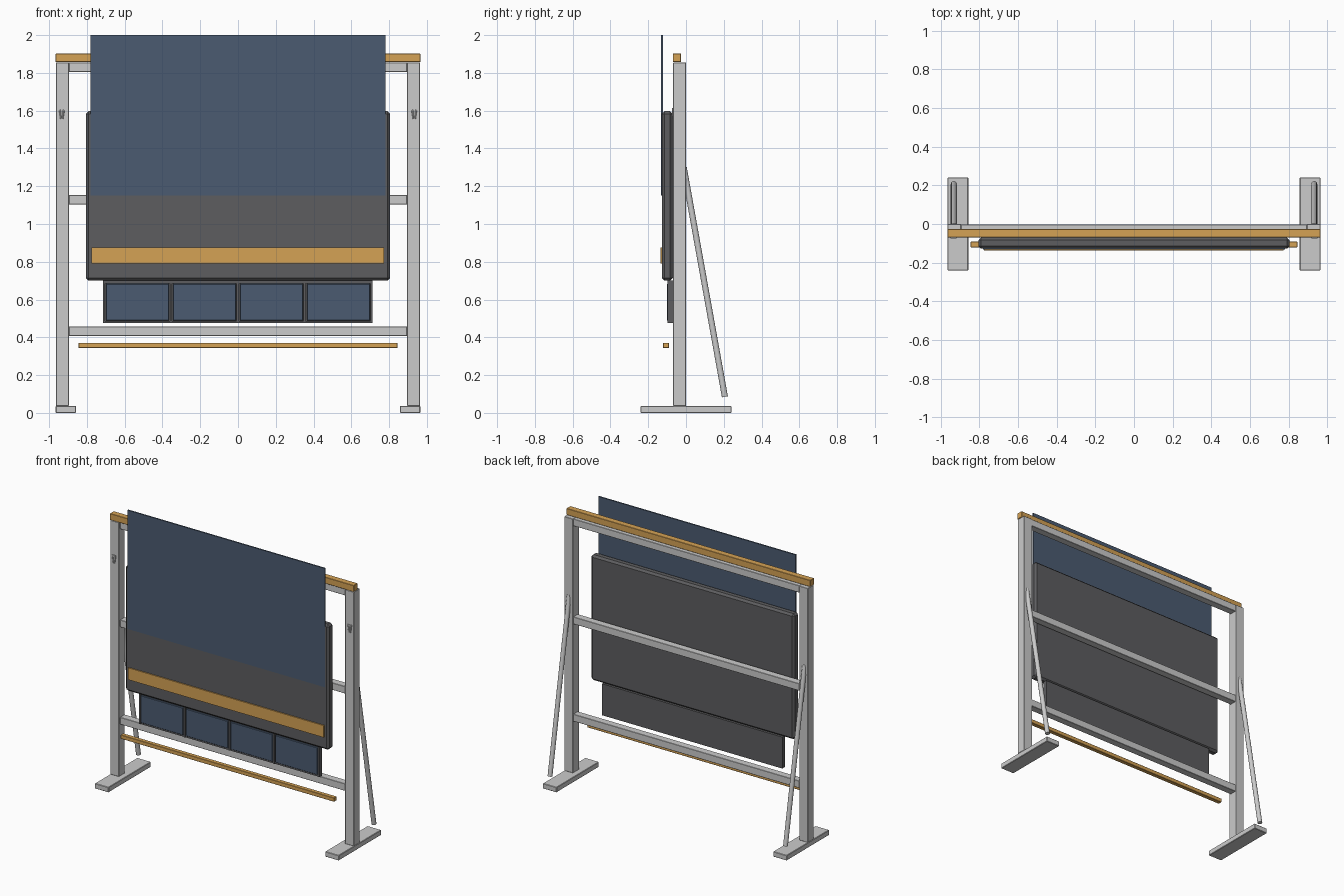
import bpy
from mathutils import Vector

if "Cube" in bpy.data.objects:
    bpy.data.objects.remove(bpy.data.objects["Cube"])


def material(name, rgb):
    m = bpy.data.materials.new(name)
    m.diffuse_color = (*rgb, 1)
    m.use_nodes = True
    m.node_tree.nodes["Principled BSDF"].inputs["Base Color"].default_value = m.diffuse_color
    return m


WOOD = material("wood", (0.66, 0.36, 0.09))
DARK = material("dark_grey", (0.11, 0.11, 0.115))
BLUE = material("slate_blue", (0.07, 0.105, 0.165))


def box(name, x, y, z, mat=None, bevel=0.0):
    """Box from (min, max) ranges, with an optional chamfer."""
    r = (x, y, z)
    bpy.ops.mesh.primitive_cube_add(size=1, location=[(a + b) / 2 for a, b in r])
    o = bpy.context.object
    o.name = name
    o.scale = [b - a for a, b in r]
    bpy.ops.object.transform_apply(location=False, rotation=False, scale=True)
    if mat:
        o.data.materials.append(mat)
    if bevel:
        b = o.modifiers.new("chamfer", 'BEVEL')
        b.width, b.segments = bevel, 1
    return o


def rod(name, a, b, r1, r2, sides=16):
    """Round, optionally tapered rod from a to b."""
    a, b = Vector(a), Vector(b)
    d = b - a
    bpy.ops.mesh.primitive_cone_add(vertices=sides, radius1=r1, radius2=r2,
                                    depth=d.length, location=(a + b) / 2)
    o = bpy.context.object
    o.name = name
    o.rotation_euler = d.to_track_quat('Z', 'Y').to_euler()
    bpy.ops.object.shade_smooth_by_angle()
    return o


# Side frames: foot, post, rear brace and hook on each side
for s, side in ((-1, "left"), (1, "right")):
    def span(a, b):
        return tuple(sorted((s * a, s * b)))
    box(f"foot_{side}", span(0.857, 0.965), (-0.24, 0.24), (0, 0.037), bevel=0.003)
    box(f"post_{side}", span(0.895, 0.964), (-0.068, 0.0), (0.037, 1.855), bevel=0.002)
    rod(f"brace_{side}", (s * 0.932, 0.206, 0.085), (s * 0.932, -0.012, 1.30),
        0.016, 0.016)
    box(f"hook_plate_{side}", span(0.917, 0.949), (-0.074, -0.067), (1.602, 1.614))
    for k in (-1, 1):
        rod(f"hook_prong_{side}", (s * 0.933 + k * 0.005, -0.069, 1.557),
            (s * 0.933 + k * 0.010, -0.069, 1.606), 0.003, 0.006, 10)

# Cross rails between the posts
for name, z0, z1 in (("upper", 1.805, 1.855), ("middle", 1.103, 1.154), ("lower", 0.407, 0.458)):
    box(f"{name}_rail", (-0.895, 0.895), (-0.055, -0.003), (z0, z1), bevel=0.002)

# Wooden top beam and low front bar
box("top_beam", (-0.965, 0.965), (-0.07, -0.026), (1.857, 1.903), WOOD, 0.002)
box("front_bar", (-0.845, 0.845), (-0.121, -0.091), (0.343, 0.371), WOOD, 0.002)

# Main padded board with blue sheet and wooden strip
box("main_board", (-0.805, 0.805), (-0.128, -0.07), (0.70, 1.597), DARK, 0.014)
box("upper_sheet", (-0.782, 0.78), (-0.133, -0.123), (1.15, 2.0), BLUE)
box("wood_strip", (-0.775, 0.773), (-0.136, -0.126), (0.79, 0.875), WOOD)

# Lower tray: back, rim, dividers and four blue panels
box("tray_back", (-0.715, 0.712), (-0.085, -0.067), (0.475, 0.70), DARK)
for name, z in (("bottom", (0.475, 0.487)), ("top", (0.686, 0.70))):
    box(f"tray_rim_{name}", (-0.715, 0.712), (-0.094, -0.084), z, DARK)
for i in range(5):
    x = -0.709 + i * 0.3538
    box(f"tray_divider_{i + 1}", (x - 0.006, x + 0.006), (-0.098, -0.084),
        (0.475, 0.70), DARK)
for i in range(4):
    x = -0.532 + i * 0.3545
    box(f"tray_panel_{i + 1}", (x - 0.167, x + 0.167), (-0.1, -0.084),
        (0.488, 0.684), BLUE, 0.003)
